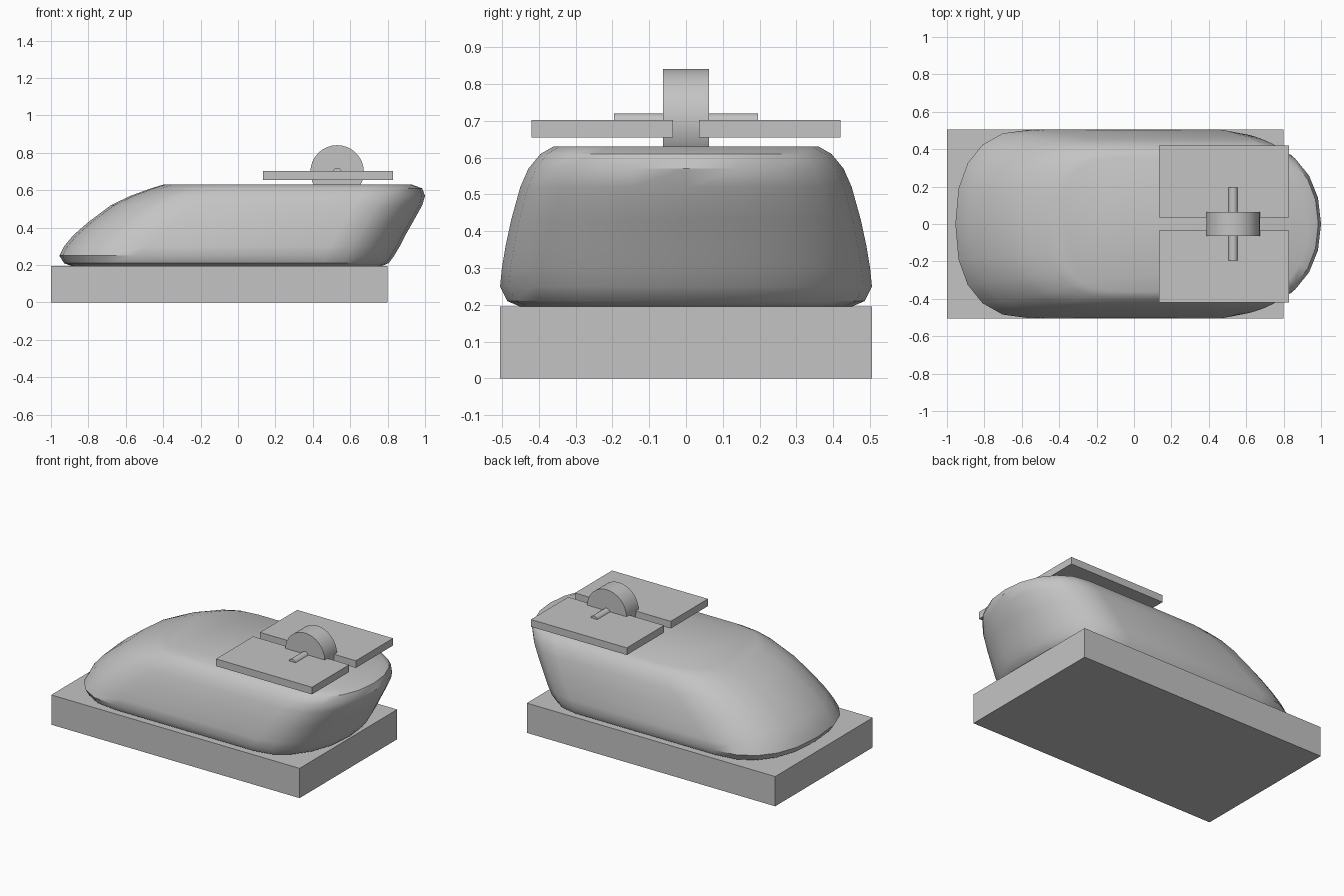
import bpy, bmesh, math
from mathutils import Matrix

cube = bpy.data.objects.get("Cube")
if cube:
    bpy.data.objects.remove(cube, do_unlink=True)

grey = bpy.data.materials.new("plain grey")
grey.use_nodes = True
grey.diffuse_color = (0.55, 0.55, 0.55, 1)
grey.node_tree.nodes["Principled BSDF"].inputs["Base Color"].default_value = (0.55, 0.55, 0.55, 1)


def finish(name, bm, smooth=None):
    bmesh.ops.recalc_face_normals(bm, faces=bm.faces)
    mesh = bpy.data.meshes.new(name)
    bm.to_mesh(mesh)
    bm.free()
    mesh.materials.append(grey)
    ob = bpy.data.objects.new(name, mesh)
    bpy.context.collection.objects.link(ob)
    if smooth:
        bpy.ops.object.select_all(action='DESELECT')
        ob.select_set(True)
        bpy.context.view_layer.objects.active = ob
        bpy.ops.object.shade_smooth_by_angle(angle=math.radians(smooth))
    return ob


def box(name, low, high):
    bm = bmesh.new()
    bmesh.ops.create_cube(bm, size=1)
    for v in bm.verts:
        v.co = [(a + b) / 2 + c * (b - a) for a, b, c in zip(low, high, v.co)]
    return finish(name, bm)


def cylinder(name, centre, radius, width, sides):
    bm = bmesh.new()
    turn = Matrix.Translation(centre) @ Matrix.Rotation(math.pi / 2, 4, 'X')
    bmesh.ops.create_cone(bm, cap_ends=True, segments=sides, radius1=radius,
                          radius2=radius, depth=width, matrix=turn)
    return finish(name, bm, 30)


def outline(z, nose, tail, half):
    """Long rounded outline of the shell at one height."""
    rise = max(z - 0.25, 0)
    ends = ((0.46 + 0.6 * rise, tail, 2.1), (-0.55 + 1.18 * rise, nose, 2.4))
    points = []
    steps = 10
    for side, (start, tip, power) in enumerate(ends):
        for i in range(steps + 1):
            a = -math.pi / 2 + math.pi * i / steps
            c, s = max(math.cos(a), 0), math.sin(a)
            x = start + (tip - start) * c ** (2 / power)
            y = half * math.copysign(abs(s) ** (2 / power), s)
            points.append((x, -y if side else y, z))
    return points


# Shell: height, nose end, tail end, half width
levels = [
    (0.195, -0.89, 0.77, 0.45), (0.21, -0.93, 0.805, 0.485),
    (0.25, -0.955, 0.835, 0.505), (0.30, -0.93, 0.865, 0.50),
    (0.36, -0.88, 0.895, 0.49), (0.43, -0.80, 0.935, 0.475),
    (0.52, -0.68, 0.985, 0.45), (0.57, -0.575, 1.0, 0.428),
    (0.61, -0.465, 0.985, 0.395), (0.63, -0.40, 0.93, 0.36),
]
bm = bmesh.new()
rings = [[bm.verts.new(p) for p in outline(*level)] for level in levels]
for lower, upper in zip(rings, rings[1:]):
    for i in range(len(lower)):
        j = (i + 1) % len(lower)
        bm.faces.new((lower[i], lower[j], upper[j], upper[i]))
bm.faces.new(rings[0])
bm.faces.new(rings[-1])
finish("shell", bm, 35)

# Slab under the shell
box("base_slab", (-1, -0.505, 0), (0.8, 0.505, 0.195))

# Two click plates
box("right_button", (0.135, -0.42, 0.655), (0.83, -0.035, 0.702))
box("left_button", (0.135, 0.035, 0.655), (0.83, 0.42, 0.702))

# Scroll wheel on its axle
cylinder("scroll_wheel", (0.53, 0, 0.698), 0.143, 0.126, 32)
cylinder("wheel_axle", (0.53, 0, 0.695), 0.025, 0.39, 16)
